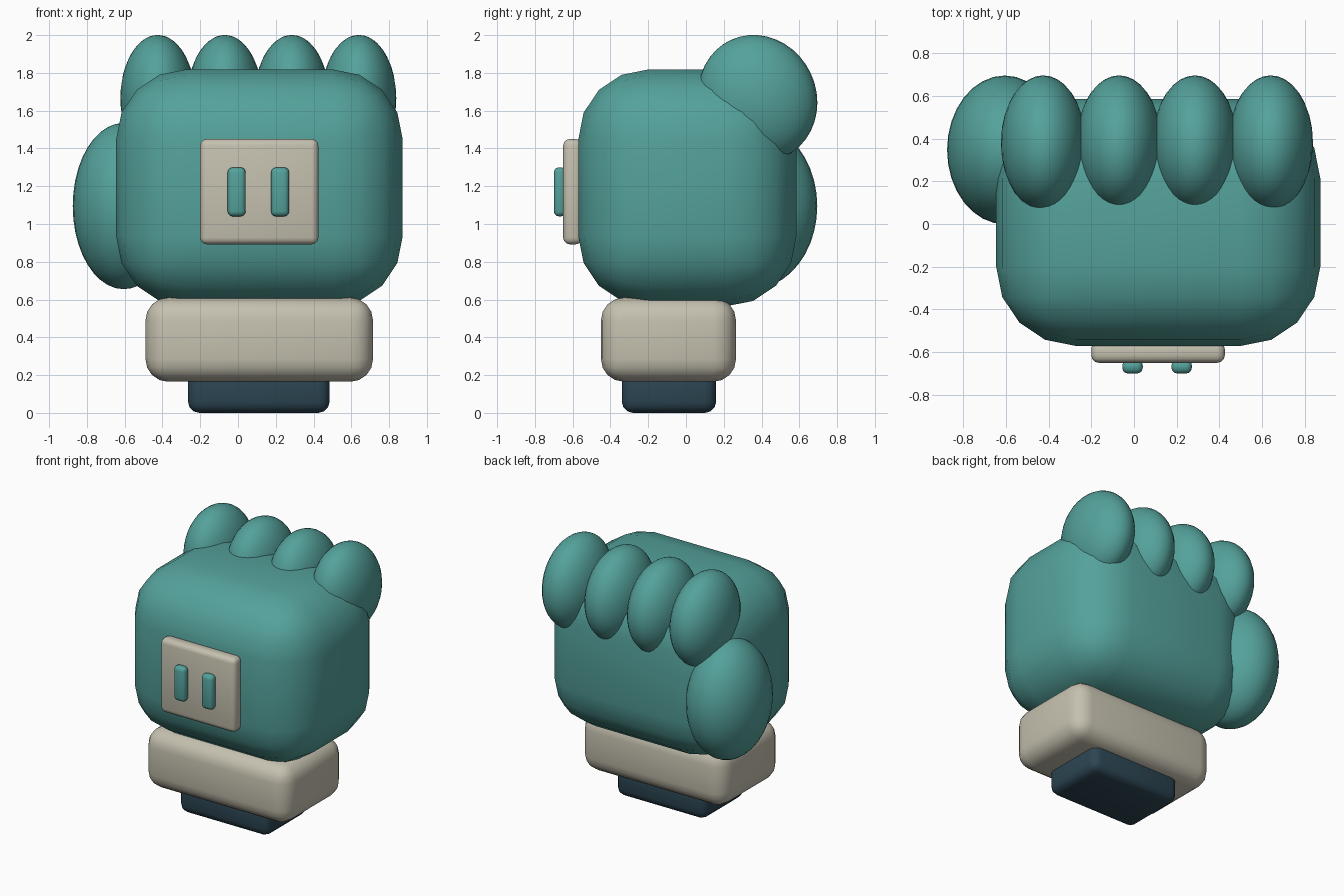
import bpy, math

if "Cube" in bpy.data.objects:
    bpy.data.objects.remove(bpy.data.objects["Cube"])


def material(name, rgb):
    m = bpy.data.materials.new(name)
    m.diffuse_color = (*rgb, 1)
    m.use_nodes = True
    m.node_tree.nodes["Principled BSDF"].inputs["Base Color"].default_value = m.diffuse_color
    return m


TEAL = material("teal", (0.09, 0.36, 0.33))
CREAM = material("cream", (0.56, 0.53, 0.43))
NAVY = material("navy", (0.025, 0.06, 0.085))


def finish(ob, name, mat):
    ob.name = name
    ob.data.materials.append(mat)
    bpy.ops.object.shade_smooth_by_angle(angle=math.radians(40))
    return ob


def rounded_box(name, x, y, z, bevel, segments, mat):
    """Box given by (min, max) on each axis, with rounded edges."""
    spans = (x, y, z)
    bpy.ops.mesh.primitive_cube_add(size=1, location=[(a + b) / 2 for a, b in spans])
    ob = bpy.context.object
    ob.scale = [b - a for a, b in spans]
    bpy.ops.object.transform_apply(location=False, rotation=False, scale=True)
    mod = ob.modifiers.new("round", 'BEVEL')
    mod.width, mod.segments = bevel, segments
    bpy.ops.object.modifier_apply(modifier=mod.name)
    return finish(ob, name, mat)


def ellipsoid(name, centre, radii, tilt, mat):
    bpy.ops.mesh.primitive_uv_sphere_add(segments=32, ring_count=20, radius=1, location=centre)
    ob = bpy.context.object
    ob.scale = radii
    ob.rotation_euler = (tilt, 0, 0)
    bpy.ops.object.transform_apply(location=False, rotation=True, scale=True)
    return finish(ob, name, mat)


# Wrist stub and cuff
rounded_box("wrist_stub", (-0.265, 0.485), (-0.34, 0.16), (0, 0.24), 0.06, 3, NAVY)
rounded_box("cuff", (-0.49, 0.715), (-0.45, 0.265), (0.165, 0.61), 0.12, 4, CREAM)

# Hand block
rounded_box("palm", (-0.645, 0.872), (-0.57, 0.585), (0.565, 1.818), 0.37, 4, TEAL)

# Four curled fingers along the top rear edge
for i in range(4):
    ellipsoid(f"finger_{i + 1}", (-0.425 + 0.355 * i, 0.38, 1.666),
              (0.198, 0.31, 0.34), math.radians(25), TEAL)

# Thumb
ellipsoid("thumb", (-0.605, 0.347, 1.095), (0.27, 0.348, 0.44), 0, TEAL)

# Plate with two raised bars on the front
rounded_box("front_plate", (-0.2, 0.425), (-0.65, -0.55), (0.892, 1.45), 0.035, 3, CREAM)
for i, x in enumerate((-0.055, 0.175)):
    rounded_box(f"plate_bar_{i + 1}", (x, x + 0.096), (-0.70, -0.635), (1.04, 1.30), 0.028, 3, TEAL)
